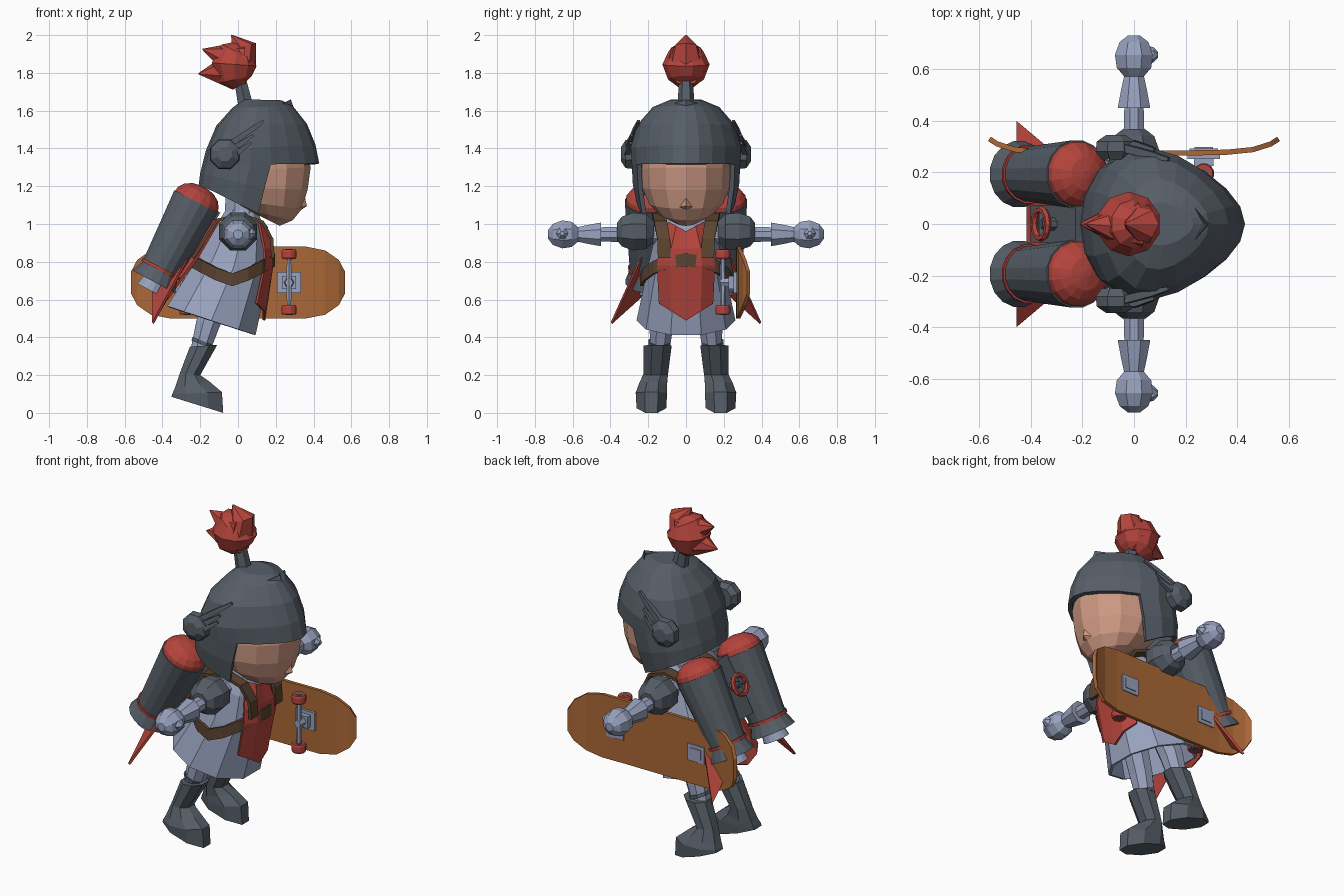
import bpy, bmesh
from math import sin, cos, tau, radians
from mathutils import Vector as V

cube = bpy.data.objects.get("Cube")
if cube:
    bpy.data.objects.remove(cube)


def material(name, rgb):
    lin = [((c / 255 + 0.055) / 1.055) ** 2.4 for c in rgb] + [1]
    m = bpy.data.materials.new(name)
    m.use_nodes = True
    m.diffuse_color = lin
    m.node_tree.nodes["Principled BSDF"].inputs["Base Color"].default_value = lin
    return m


RED = material("red", (180, 68, 60))
DARK = material("dark_steel", (86, 94, 103))
STEEL = material("pale_steel", (152, 162, 190))
SKIN = material("skin", (204, 152, 130))
WOOD = material("wood", (171, 104, 55))
LEATHER = material("leather", (92, 68, 48))


def build(name, verts, faces, mat, thick=0, offset=0):
    me = bpy.data.meshes.new(name)
    bm = bmesh.new()
    vs = [bm.verts.new(v) for v in verts]
    for f in faces:
        bm.faces.new([vs[i] for i in f])
    bmesh.ops.recalc_face_normals(bm, faces=bm.faces)
    bm.to_mesh(me)
    bm.free()
    me.materials.append(mat)
    ob = bpy.data.objects.new(name, me)
    bpy.context.collection.objects.link(ob)
    if thick:
        mod = ob.modifiers.new("thickness", "SOLIDIFY")
        mod.thickness, mod.offset = thick, offset
    return ob


def loft(name, rings, mat, skip=lambda i, j: False, bottom=True, thick=0):
    n = len(rings[0])
    faces = [(i * n + j, i * n + (j + 1) % n, (i + 1) * n + (j + 1) % n, (i + 1) * n + j)
             for i in range(len(rings) - 1) for j in range(n) if not skip(i, j)]
    faces.append(range(n))
    if bottom:
        faces.append(range((len(rings) - 1) * n, len(rings) * n))
    return build(name, [v for r in rings for v in r], faces, mat, thick, -1)


def slices(rows, n, egg=0, turn=0):
    """Rings spanning a back point and a front point: xb, zb, xf, zf, half width, y."""
    out = []
    for xb, zb, xf, zf, hw, *y in rows:
        ring = []
        for j in range(n):
            a = tau * (j + turn) / n
            k = (1 + cos(a) / cos(tau * turn / n)) / 2
            w = hw * sin(a) * (1 - egg * cos(a))
            ring.append((xb + (xf - xb) * k, sum(y) + w, zb + (zf - zb) * k))
        out.append(ring)
    return out


def sweep(name, pts, radii, n, mat):
    pts = [V(p) for p in pts]
    d = (pts[-1] - pts[0]).normalized()
    ref = V((1, 0, 0)) if abs(d.y) > 0.8 else V((0, 1, 0))
    rings = []
    for i, (p, r) in enumerate(zip(pts, radii)):
        t = (pts[min(i + 1, len(pts) - 1)] - pts[max(i - 1, 0)]).normalized()
        u = t.cross(ref).normalized()
        w = t.cross(u)
        rings.append([p + r * (u * cos(tau * (j + .5) / n) + w * sin(tau * (j + .5) / n))
                      for j in range(n)])
    return loft(name, rings, mat)


def turned(name, base, axis, prof, n, mat):
    """Straight turned part; prof holds (distance, radius) pairs."""
    b, a = V(base), V(axis).normalized()
    return sweep(name, [b + a * d for d, _ in prof], [r for _, r in prof], n, mat)


def strip(name, pts, half, mat, thick, closed=False):
    h, n = V(half), len(pts)
    verts = [V(p) + s * h for p in pts for s in (-1, 1)]
    faces = [(2 * i, 2 * i + 1, 2 * ((i + 1) % n) + 1, 2 * ((i + 1) % n))
             for i in range(n if closed else n - 1)]
    return build(name, verts, faces, mat, thick)


def box(name, c, size, mat):
    bpy.ops.mesh.primitive_cube_add(size=1, location=c)
    ob = bpy.context.object
    ob.name, ob.scale = name, size
    ob.data.materials.append(mat)


# Helmet shell with an open face
loft("helmet", slices([
    (.03, 1.66, .23, 1.655, .08), (-.03, 1.615, .29, 1.625, .17), (-.115, 1.52, .365, 1.53, .25),
    (-.17, 1.39, .41, 1.42, .283), (-.19, 1.31, .43, 1.32, .277),
    (-.2, 1.27, .38, 1.13, .272), (-.208, 1.21, .33, .945, .25)], 18, egg=.3), DARK,
    skip=lambda i, j: i > 3 and (j < 4 or j > 13), bottom=False, thick=.025)
build("helmet_peak", [(.27, 0, 1.64), (.23, .07, 1.635), (.23, -.07, 1.635), (.3, 0, 1.6), (.28, 0, 1.66)],
      [(0, 1, 4), (0, 4, 2), (0, 3, 1), (0, 2, 3), (1, 3, 4), (2, 4, 3)], DARK)

# Head, nose and neck
loft("face", slices([
    (-.12, 1.36, .37, 1.36, .23), (-.12, 1.28, .385, 1.3, .235), (-.1, 1.2, .368, 1.18, .23),
    (-.05, 1.13, .338, 1.08, .195), (.03, 1.08, .29, 1.02, .14), (.1, 1.05, .22, .99, .07)],
    12, egg=.1), SKIN)
build("nose", [(.35, 0, 1.16), (.33, .035, 1.09), (.33, -.035, 1.09), (.365, 0, 1.095), (.32, 0, 1.065)],
      [(0, 1, 3), (0, 3, 2), (1, 4, 3), (2, 3, 4), (0, 2, 4, 1)], SKIN)
turned("neck", (.02, 0, 1.03), (0, 0, 1), [(0, .1), (.15, .09)], 8, STEEL)

# Plume: ball with upturned locks swept back
sweep("plume_stalk", [(.04, 0, 1.63), (.005, 0, 1.79)], [.045, .035], 6, DARK)
sweep("plume_ball", [(.005, 0, 1.73), (-.015, 0, 1.765), (-.02, 0, 1.845), (-.005, 0, 1.91), (.03, 0, 1.945)],
      [.04, .095, .125, .095, .035], 10, RED)
for k, (a, b, tip) in enumerate([
        ((0, 0, 1.86), (.03, 0, 1.94), (-.035, 0, 2)),
        ((.02, 0, 1.87), (-.08, -.01, 1.885), (-.188, 0, 1.925)),
        ((.02, 0, 1.83), (-.1, 0, 1.8), (-.21, 0, 1.795))]):
    sweep(f"plume_lock_{k}", [a, b, tip], [.1, .068, .003], 7, RED)

# Tunic, skirt and panels
loft("tunic", slices([
    (-.05, 1.1, .11, 1.06, .09), (-.11, 1, .15, .91, .16), (-.2, .84, .16, .72, .2),
    (-.375, .566, .093, .412, .262)], 10, turn=.5), STEEL, bottom=False, thick=.015)


def panel(name, rows, bend):
    cols = (-1, -.55, 0, .55, 1)
    verts = [(x - (bend if abs(s) == 1 else 0), s * hw, z + lift * abs(s))
             for x, z, hw, lift in rows for s in cols]
    faces = [(5 * i + j, 5 * i + j + 1, 5 * i + j + 6, 5 * i + j + 5)
             for i in range(len(rows) - 1) for j in range(4)]
    build(name, verts, faces, RED, .014)


panel("front_panel", [(.15, .96, .09, .05), (.178, .87, .14, 0), (.18, .78, .15, 0), (.137, .49, .14, .09)], .04)
panel("back_panel", [(-.14, 1.02, .12, 0), (-.25, .83, .15, 0), (-.41, .55, .15, .06)], -.04)

# Harness
strip("belt", [(-.03 + .218 * cos(a), .235 * sin(a), .705 + .105 * abs(cos(a)) ** 1.3)
               for a in [tau * i / 16 for i in range(16)]], (0, 0, .034), LEATHER, .016, True)
for s in (-1, 1):
    strip("shoulder_strap", [(.185, s * .115, .82), (.178, s * .118, .92), (.13, s * .135, 1.01), (.02, s * .145, 1.05),
                             (-.11, s * .14, 1.02), (-.24, s * .13, .82)], (0, .034, 0), LEATHER, .018)

for s in (-1, 1):
    # Helmet knobs with swept prongs lying on the shell
    turned("ear_knob", (-.07, s * .25, 1.37), (0, s, 0), [(0, .06), (.03, .085), (.07, .08), (.095, .04)], 8, DARK)
    for x, z, y, k in [(.135, 1.545, .25, .02), (.08, 1.47, .287, 0), (.07, 1.43, .293, -.02)]:
        sweep("ear_prong", [(-.06, s * .3, 1.39 + k), (x - .07, s * (y + .018), z - .05), (x, s * y, z)],
              [.022, .02, .01], 4, DARK)

    # Arms
    arm = (0, 0, .945)
    turned("upper_arm", arm, (0, s, 0), [(.1, .06), (.3, .045), (.47, .04)], 8, STEEL)
    turned("shoulder_guard", (0, 0, .96), (0, s, 0), [(.17, .06), (.21, .1), (.28, .108), (.34, .085), (.365, .05)], 8, DARK)
    turned("gauntlet", arm, (0, s, 0), [(.45, .068), (.52, .054), (.58, .04)], 8, STEEL)
    turned("fist", arm, (0, s, 0), [(.57, .04), (.605, .072), (.655, .08), (.705, .06), (.73, .025)], 8, STEEL)
    turned("thumb", (.05, s * .655, .95), (1, 0, 0), [(0, .035), (.025, .03), (.042, .012)], 6, STEEL)

    # Legs and boots
    sweep("leg", [(-.06, s * .1, .72), (-.16, s * .13, .47), (-.2, s * .14, .33)], [.08, .068, .055], 8, STEEL)
    sweep("knee_band", [(-.185, s * .14, .38), (-.192, s * .14, .362)], [.064, .064], 8, DARK)
    loft("boot", slices([
        (-.255, .35, -.11, .36, .08, s * .15), (-.308, .21, -.2, .2, .07, s * .16),
        (-.335, .13, -.15, .165, .08, s * .175), (-.348, .1, -.085, .11, .09, s * .183),
        (-.352, .085, -.078, 0, .085, s * .183)], 8, turn=.5), DARK)

    # Rocket tanks
    axis, base = (.466, 0, .885), (-.41, s * .193, .76)
    for name, prof, mat in [
            ("rocket_body", [(0, .106), (.405, .133)], DARK),
            ("rocket_cap", [(.4, .128), (.43, .124), (.46, .102), (.483, .065), (.493, .015)], RED),
            ("rocket_band", [(-.008, .113), (.01, .115)], RED),
            ("rocket_flare", [(-.075, .13), (-.005, .104)], DARK),
            ("rocket_nozzle", [(-.125, .075), (-.07, .065)], STEEL)]:
        turned(name, base, axis, prof, 16, mat)
    build("rocket_fin", [(-.26, s * .235, .83), (-.45, s * .2, .65), (-.45, s * .395, .475)],
          [(0, 1, 2)], RED, .014)

# Pack between the tanks, with a valve wheel
sweep("pack", [(-.16, 0, 1.1), (-.34, 0, .8)], [.11, .1], 4, DARK)
bpy.ops.mesh.primitive_torus_add(location=(-.36, 0, 1.02), rotation=(0, radians(-62), 0),
                                 major_radius=.056, minor_radius=.014, major_segments=12, minor_segments=6)
bpy.context.object.name = "valve_wheel"
bpy.context.object.data.materials.append(RED)
turned("valve_stem", (-.26, 0, .97), (-.885, 0, .466), [(0, .03), (.115, .02)], 6, DARK)
box("valve_spoke", (-.36, 0, 1.02), (.014, .1, .014), DARK)

# Skateboard
half = [(.56, .06, .33), (.53, .12, .31), (.46, .17, .288), (.36, .19, .278), (.2, .19, .275)]
stations = [(-x, h, y) for x, h, y in half] + half[::-1]
build("skateboard_deck", [(x, y, .69 + k * h) for x, h, y in stations for k in (-1, 1)],
      [(2 * i, 2 * i + 1, 2 * i + 3, 2 * i + 2) for i in range(len(stations) - 1)], WOOD, .02)
for x in (-.27, .27):
    box("truck_base", (x, .26, .69), (.125, .016, .11), STEEL)
    box("truck_riser", (x, .24, .69), (.075, .03, .07), STEEL)
    box("deck_plate", (x, .288, .69), (.11, .009, .1), STEEL)
    box("deck_plate_inset", (x, .293, .69), (.07, .009, .06), STEEL)
    turned("truck_pivot", (x, .25, .69), (0, -1, 0), [(0, .03), (.07, .022)], 6, STEEL)
    turned("axle", (x, .195, .54), (0, 0, 1), [(0, .012), (.13, .016), (.17, .016), (.3, .012)], 6, STEEL)
    for z in (.52, .815):
        turned("wheel", (x, .195, z), (0, 0, 1), [(0, .036), (.01, .041), (.04, .041), (.05, .036)], 12, RED)
        turned("wheel_hub", (x, .195, z - .002), (0, 0, 1), [(0, .02), (.054, .02)], 8, DARK)
